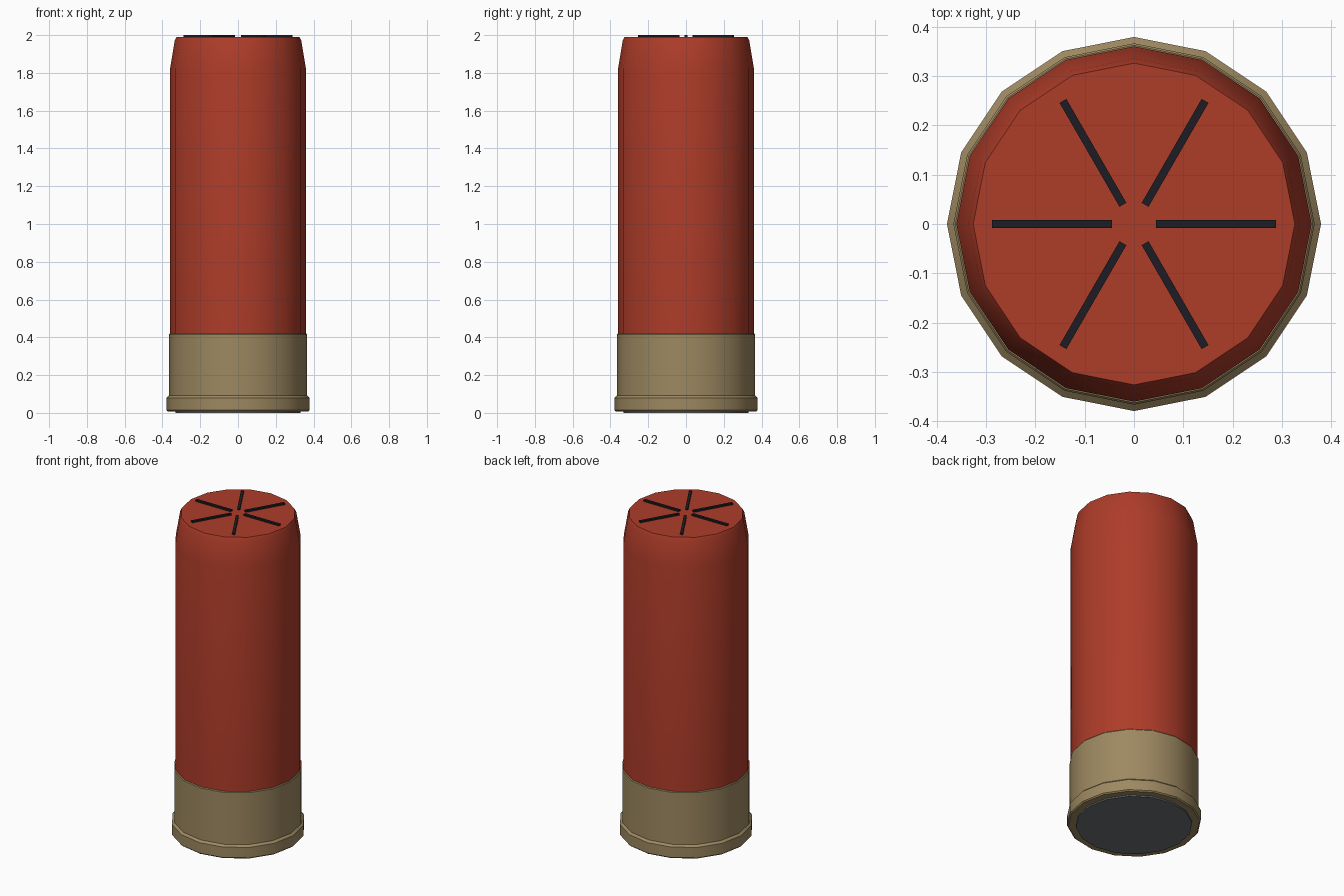
import bpy, bmesh, math

if "Cube" in bpy.data.objects:
    bpy.data.objects.remove(bpy.data.objects["Cube"])

SIDES = 16


def material(name, rgb):
    m = bpy.data.materials.new(name)
    m.diffuse_color = (*rgb, 1)
    m.use_nodes = True
    m.node_tree.nodes["Principled BSDF"].inputs["Base Color"].default_value = m.diffuse_color
    return m


RED = material("red plastic", (0.42, 0.045, 0.022))
BRASS = material("brass", (0.34, 0.25, 0.12))
GREY = material("steel grey", (0.15, 0.16, 0.175))
DARK = material("crimp black", (0.012, 0.012, 0.017))


def lathe(name, profile, mat):
    """Capped solid of revolution from (radius, height) pairs, bottom to top."""
    bm = bmesh.new()
    rings = [[bm.verts.new((r * math.cos(2 * math.pi * i / SIDES),
                            r * math.sin(2 * math.pi * i / SIDES), z))
              for i in range(SIDES)] for r, z in profile]
    for low, high in zip(rings, rings[1:]):
        for i in range(SIDES):
            j = (i + 1) % SIDES
            bm.faces.new((low[i], low[j], high[j], high[i]))
    bm.faces.new(rings[0][::-1])
    bm.faces.new(rings[-1])
    return finish(name, bm, mat)


def finish(name, bm, mat, smooth=True):
    mesh = bpy.data.meshes.new(name)
    bm.to_mesh(mesh)
    bm.free()
    mesh.materials.append(mat)
    ob = bpy.data.objects.new(name, mesh)
    bpy.context.collection.objects.link(ob)
    if smooth:
        bpy.ops.object.select_all(action='DESELECT')
        ob.select_set(True)
        bpy.context.view_layer.objects.active = ob
        bpy.ops.object.shade_smooth_by_angle(angle=math.radians(30))
    return ob


# Plastic tube with tapered, softened mouth
lathe("tube", [(0.36, 0.40), (0.36, 1.82), (0.335, 1.97), (0.326, 1.99)], RED)
# Brass sleeve and rim
lathe("brass_base", [(0.372, 0.008), (0.379, 0.015), (0.379, 0.08),
                     (0.366, 0.092), (0.366, 0.415), (0.362, 0.42)], BRASS)
# Base plate underneath
lathe("base_plate", [(0.33, 0.0), (0.33, 0.03)], GREY)

# Six radial crimp lines on the mouth
for k in range(6):
    a = k * math.pi / 3
    bm = bmesh.new()
    bmesh.ops.create_cube(bm, size=1)
    c, s = math.cos(a), math.sin(a)
    for v in bm.verts:
        x, y = 0.1665 + v.co.x * 0.243, v.co.y * 0.016
        v.co = (x * c - y * s, x * s + y * c, 1.992 + v.co.z * 0.016)
    finish("crimp_line_%d" % (k + 1), bm, DARK, smooth=False)
